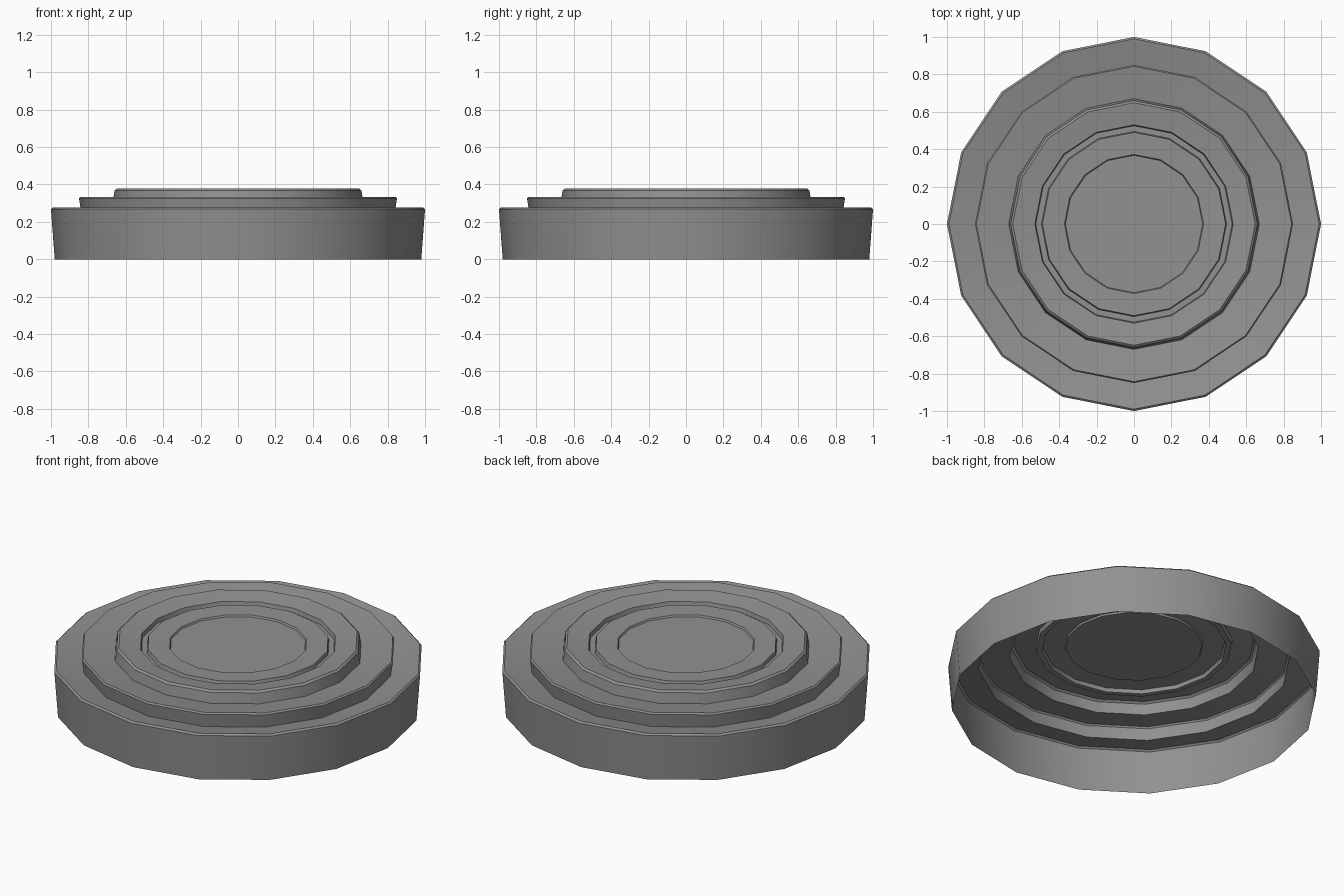
import bpy, bmesh, math

if "Cube" in bpy.data.objects:
    bpy.data.objects.remove(bpy.data.objects["Cube"])

SIDES = 16

# Half profile (radius, height) from the open bottom edge to the recessed centre
profile = [
    (0.98, 0.0), (1.0, 0.268), (0.99, 0.277),      # outer wall and rim
    (0.838, 0.247), (0.85, 0.325), (0.843, 0.334), # middle tier
    (0.67, 0.308), (0.66, 0.368), (0.648, 0.378),  # upper tier
    (0.53, 0.362), (0.525, 0.338),                 # groove
    (0.495, 0.338), (0.49, 0.36),                  # inner ring
    (0.372, 0.356), (0.367, 0.346),                # centre recess
]

bm = bmesh.new()
rings = []
for r, z in profile:
    rings.append([bm.verts.new((r * math.cos(2 * math.pi * i / SIDES),
                                r * math.sin(2 * math.pi * i / SIDES), z))
                  for i in range(SIDES)])

# Open-bottomed shell
for lower, upper in zip(rings, rings[1:]):
    for i in range(SIDES):
        j = (i + 1) % SIDES
        bm.faces.new((lower[i], lower[j], upper[j], upper[i]))

# Centre disc
bm.faces.new(rings[-1])

mesh = bpy.data.meshes.new("stepped_lid")
bm.to_mesh(mesh)
bm.free()
lid = bpy.data.objects.new("stepped_lid", mesh)
bpy.context.collection.objects.link(lid)

# Dark grey finish
dark = bpy.data.materials.new("dark_grey")
dark.diffuse_color = (0.285, 0.285, 0.285, 1)
dark.use_nodes = True
dark.node_tree.nodes["Principled BSDF"].inputs["Base Color"].default_value = dark.diffuse_color
mesh.materials.append(dark)

bpy.context.view_layer.objects.active = lid
lid.select_set(True)
bpy.ops.object.shade_smooth_by_angle(angle=math.radians(30))
